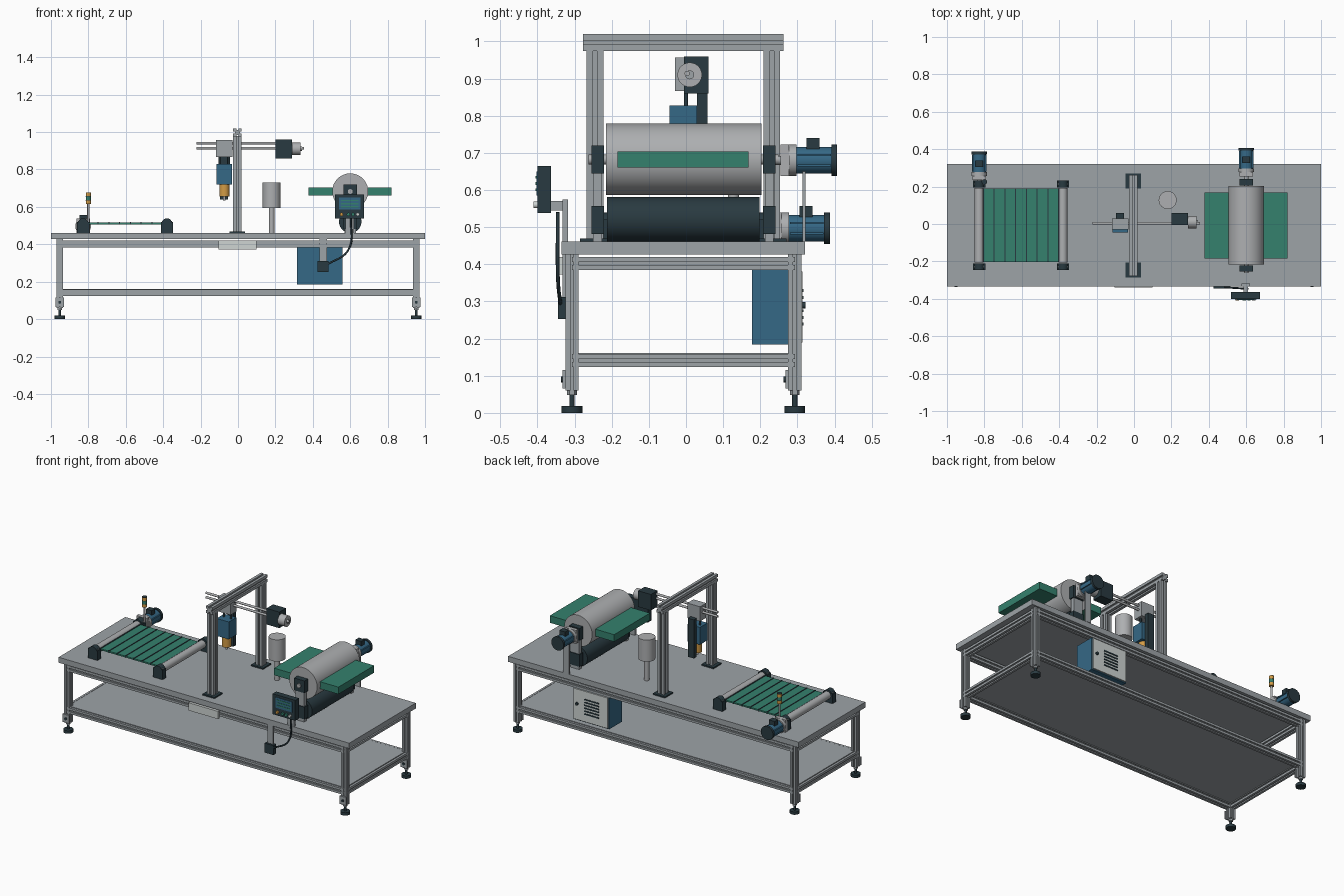
import bpy, bmesh, math
from mathutils import Matrix, Vector

if "Cube" in bpy.data.objects:
    bpy.data.objects.remove(bpy.data.objects["Cube"], do_unlink=True)


def material(name, r, g, b):
    m = bpy.data.materials.new(name)
    m.use_nodes = True
    m.diffuse_color = (r, g, b, 1)
    m.node_tree.nodes["Principled BSDF"].inputs["Base Color"].default_value = (r, g, b, 1)
    return m


STEEL = material("aluminium grey", .34, .37, .39)
ROLL = material("roller grey", .42, .43, .44)
DARK = material("dark slate", .022, .042, .052)
GREEN = material("belt green", .035, .22, .155)
BLUE = material("motor blue", .036, .14, .24)
AMBER = material("amber", .65, .33, .06)
LIGHT = material("pale grey", .62, .66, .65)

AXES = {"x": Matrix.Rotation(math.pi / 2, 4, "Y"),
        "y": Matrix.Rotation(math.pi / 2, 4, "X"),
        "z": Matrix.Identity(4)}


def finish(name, bm, mat, smooth=False):
    bmesh.ops.recalc_face_normals(bm, faces=bm.faces)
    me = bpy.data.meshes.new(name)
    bm.to_mesh(me)
    bm.free()
    me.materials.append(mat)
    ob = bpy.data.objects.new(name, me)
    bpy.context.collection.objects.link(ob)
    if smooth:
        bpy.ops.object.select_all(action="DESELECT")
        ob.select_set(True)
        bpy.context.view_layer.objects.active = ob
        bpy.ops.object.shade_smooth_by_angle(angle=math.radians(35))
    return ob


def box(name, xs, ys, zs, mat):
    bm = bmesh.new()
    size = [b - a for a, b in (xs, ys, zs)]
    mid = [(a + b) / 2 for a, b in (xs, ys, zs)]
    bmesh.ops.create_cube(bm, size=1, matrix=Matrix.Translation(mid) @ Matrix.Diagonal((*size, 1)))
    return finish(name, bm, mat)


def cyl(name, axis, a, b, centre, r, mat, sides=40):
    """Cylinder from a to b along an axis; centre holds the other two coordinates."""
    i = "xyz".index(axis)
    mid = list(centre)
    mid.insert(i, (a + b) / 2)
    bm = bmesh.new()
    bmesh.ops.create_cone(bm, cap_ends=True, segments=sides, radius1=r, radius2=r, depth=b - a,
                          matrix=Matrix.Translation(mid) @ AXES[axis])
    return finish(name, bm, mat, True)


def extrusion(name, axis, a, b, centre, s=.036):
    """Square bar with a slot along each side."""
    h, w, d = s / 2, s * .12, s * .2
    side = [(-h, -h), (-w, -h), (-w, d - h), (w, d - h), (w, -h)]
    i = "xyz".index(axis)
    bm = bmesh.new()
    ring = []
    for k in range(4):
        rot = Matrix.Rotation(k * math.pi / 2, 2)
        for p in side:
            q = rot @ Vector(p)
            co = [q.x + centre[0], q.y + centre[1]]
            co.insert(i, a)
            ring.append(bm.verts.new(co))
    face = bm.faces.new(ring)
    out = bmesh.ops.extrude_face_region(bm, geom=[face])
    step = [0, 0, 0]
    step[i] = b - a
    bmesh.ops.translate(bm, vec=step, verts=[v for v in out["geom"] if isinstance(v, bmesh.types.BMVert)])
    return finish(name, bm, STEEL)


# Table frame
YF, YB, XL = -.307, .293, .953
box("table_top", (-1, 1), (-.335, .32), (.427, .461), STEEL)
box("lower_shelf", (-XL, XL), (YF, YB), (.15, .161), STEEL)
for z in (.402, .141):
    for y in (YF, YB):
        extrusion("long_rail", "x", -XL, XL, (y, z))
    for x in (-XL, XL):
        extrusion("end_rail", "y", YF, YB, (x, z))
for x in (-XL, XL):
    for y in (YF, YB):
        extrusion("leg", "z", .06, .427, (x, y))
        cyl("foot_pad", "z", 0, .018, (x, y), .028, DARK)
        cyl("foot_stem", "z", .018, .06, (x, y), .007, DARK, 16)
        cyl("foot_nut", "z", .048, .06, (x, y), .013, STEEL, 6)
        box("leg_bracket", (x - .023, x + .023), (y - .025, y - .017), (.065, .115), STEEL)
        cyl("bracket_bolt", "y", y - .03, y - .024, (x, .09), .008, DARK, 12)


# Geared motor, axis along y, starting at y0
def motor(x, y0, z):
    cyl("motor_shaft", "y", y0 - .03, y0, (x, z), .012, STEEL, 20)
    box("gearbox", (x - .036, x + .036), (y0, y0 + .022), (z - .042, z + .042), ROLL)
    cyl("gearbox_neck", "y", y0 + .022, y0 + .042, (x, z), .042, ROLL)
    cyl("motor_body", "y", y0 + .042, y0 + .137, (x, z), .036, BLUE)
    cyl("motor_end", "y", y0 + .137, y0 + .152, (x, z), .042, DARK)
    box("terminal_box", (x - .02, x + .02), (y0 + .07, y0 + .105), (z + .03, z + .06), DARK)
    for s in (-1, 1):
        box("motor_fin", (x - .039, x + .039), (y0 + .045, y0 + .135), (z + s * .014 - .003, z + s * .014 + .003), BLUE)


# Belt conveyor
for x, name in ((-.828, "drive"), (-.38, "idler")):
    cyl(name + "_roller", "y", -.207, .193, (x, .507), .024, ROLL)
    for y in (-.228, .214):
        box("bearing_block", (x - .033, x + .033), (y - .018, y + .018), (.461, .52), DARK)
        cyl("bearing_cap", "y", y - .018, y + .018, (x, .512), .027, DARK)
        for s in (-.02, .02):
            cyl("block_bolt", "z", .52, .525, (x + s, y), .007, LIGHT, 12)
x0, x1 = -.805, -.403
box("belt", (x0, x1), (-.203, .19), (.507, .516), GREEN)
for k in range(8):
    x = x0 + (x1 - x0) * k / 7
    box("belt_cleat", (x - .003, x + .003), (-.204, .191), (.506, .519), DARK)
motor(-.828, .235, .497)

# Signal tower
LX, LY = -.8, .225
cyl("tower_post", "z", .52, .615, (LX, LY), .006, ROLL, 16)
for k, m in enumerate((AMBER, GREEN, AMBER)):
    z = .615 + k * .021
    cyl("tower_lamp", "z", z, z + .019, (LX, LY), .014, m, 24)
    cyl("tower_ring", "z", z + .019, z + .021, (LX, LY), .0145, DARK, 24)

# Gantry
for y in (-.245, .231):
    extrusion("gantry_post", "z", .465, .98, (-.003, y), .045)
    box("gantry_base", (-.045, .038), (y - .04, y + .04), (.461, .469), DARK)
extrusion("gantry_beam", "y", -.277, .263, (-.003, .997), .045)

# Traversing head
for z, end in ((.941, .21), (.914, .352)):
    cyl("guide_rod", "x", -.222, end, (.003, z), .007, ROLL, 20)
box("carriage", (-.118, -.03), (-.03, .03), (.866, .957), STEEL)
for x in (-.097, -.049):
    cyl("lift_rod", "z", .825, .87, (x, 0), .006, DARK, 16)
box("head_box", (-.116, -.032), (-.045, .03), (.72, .828), BLUE)
box("head_rail", (-.095, -.053), (.03, .058), (.64, .88), DARK)
cyl("head_sleeve", "z", .655, .72, (-.073, -.007), .027, AMBER)
cyl("head_tip", "z", .635, .655, (-.073, -.007), .007, ROLL, 16)
box("traverse_housing", (.2, .288), (-.005, .06), (.86, .96), DARK)
cyl("traverse_pulley", "x", .288, .335, (.01, .91), .033, ROLL)
cyl("traverse_hub", "x", .335, .342, (.01, .91), .012, STEEL, 20)

# Standing canister
cyl("canister", "z", .595, .73, (.18, .128), .048, ROLL)
cyl("canister_stem", "z", .461, .595, (.18, .128), .015, ROLL, 24)

# Roller press
RX = .6
cyl("upper_roller", "y", -.216, .203, (RX, .683), .096, ROLL, 64)
cyl("lower_roller", "y", -.213, .198, (RX, .521), .06, DARK, 48)
box("pressed_slab", (.377, .82), (-.184, .168), (.66, .704), GREEN)
for y in (-.238, .224):
    box("press_post", (RX - .03, RX + .03), (y - .012, y + .012), (.461, .7), STEEL)
    for z in (.682, .519):
        box("press_bearing", (RX - .036, RX + .036), (y - .017, y + .017), (z - .038, z + .038), DARK)
    cyl("press_shaft", "y", y - .025, y + .025, (RX, .682), .013, ROLL, 20)
box("torque_arm", (RX - .02, RX + .02), (.314, .322), (.461, .68), STEEL)
motor(RX, .255, .68)

# Operator panel
box("panel_post", (.575, .62), (-.333, -.318), (.43, .575), STEEL)
box("panel_arm", (.585, .61), (-.366, -.325), (.545, .57), STEEL)
box("panel_case", (.518, .674), (-.4, -.364), (.538, .665), DARK)
box("panel_screen", (.54, .655), (-.403, -.399), (.585, .65), BLUE)
for k in range(3):
    z = .597 + k * .017
    box("screen_row", (.55, .645), (-.405, -.402), (z, z + .007), GREEN)
for x, m in ((.553, AMBER), (.59, GREEN), (.615, GREEN), (.64, LIGHT)):
    cyl("panel_button", "y", -.41, -.399, (x, .56), .009, m, 20)

# Hanging switch, cable and label plate
box("switch_hanger", (.435, .475), (-.333, -.325), (.3, .428), STEEL)
box("switch_box", (.425, .485), (-.345, -.318), (.253, .312), DARK)
cu = bpy.data.curves.new("cable", "CURVE")
cu.dimensions = "3D"
cu.bevel_depth = .005
sp = cu.splines.new("BEZIER")
sp.bezier_points.add(2)
for p, co in zip(sp.bezier_points, ((.605, -.345, .54), (.59, -.345, .37), (.475, -.338, .29))):
    p.co = co
    p.handle_left_type = p.handle_right_type = "AUTO"
cu.materials.append(DARK)
bpy.context.collection.objects.link(bpy.data.objects.new("cable", cu))
box("label_plate", (-.104, .1), (-.34, -.325), (.372, .42), LIGHT)

# Control cabinet with door at the back
box("cabinet", (.315, .56), (.178, .305), (.184, .386), BLUE)
box("cabinet_door", (.32, .555), (.305, .313), (.19, .38), LIGHT)
for k in range(6):
    z = .235 + k * .018
    box("door_vent", (.38, .48), (.312, .316), (z, z + .008), DARK)
cyl("door_lock", "y", .312, .322, (.53, .29), .009, DARK, 20)
